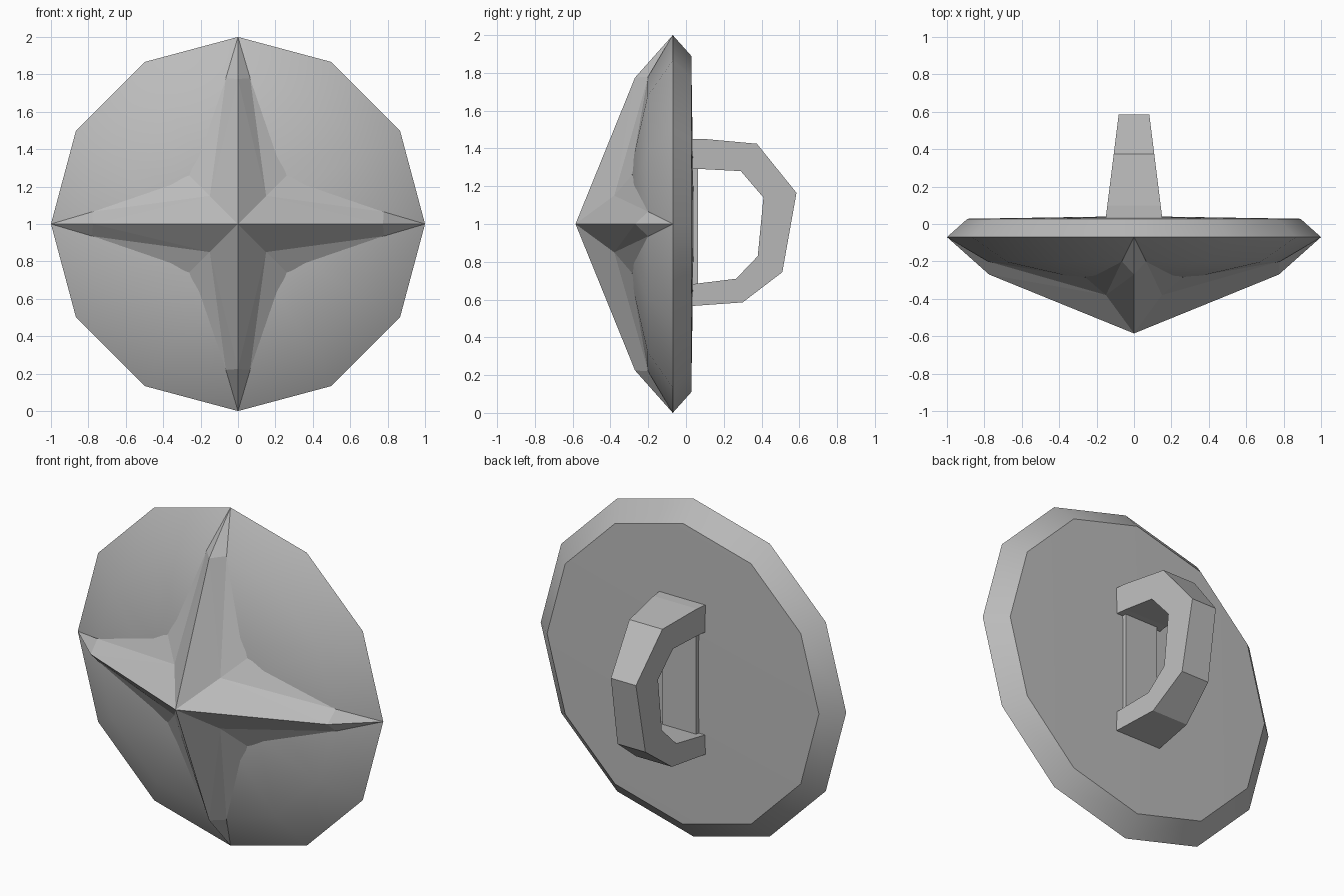
import bpy, bmesh, math
from mathutils import Matrix, Vector

cube = bpy.data.objects.get("Cube")
if cube:
    bpy.data.objects.remove(cube, do_unlink=True)

steel = bpy.data.materials.new("steel grey")
steel.use_nodes = True
colour = (0.5, 0.5, 0.5, 1)
steel.diffuse_color = colour
steel.node_tree.nodes["Principled BSDF"].inputs["Base Color"].default_value = colour
CENTRE = Vector((0, 0, 1))


def finish(name, bm, recalc=True):
    bmesh.ops.remove_doubles(bm, verts=bm.verts, dist=0.0005)
    if recalc:
        bmesh.ops.recalc_face_normals(bm, faces=bm.faces)
    mesh = bpy.data.meshes.new(name)
    bm.to_mesh(mesh)
    bm.free()
    mesh.materials.append(steel)
    obj = bpy.data.objects.new(name, mesh)
    bpy.context.collection.objects.link(obj)
    return obj


# Twelve-sided disc: domed front, sharp rim, bevelled flat back
profile = [(0, -0.3), (0.38, -0.283), (0.78, -0.204), (1, -0.07), (0.89, 0.028), (0, 0.042)]
bm = bmesh.new()
verts = [bm.verts.new((r, y, 1)) for r, y in profile]
edges = [bm.edges.new(pair) for pair in zip(verts, verts[1:])]
bmesh.ops.spin(bm, geom=verts + edges, cent=CENTRE, axis=(0, 1, 0),
               angle=math.tau, steps=12, use_merge=True)
disc = finish("shield_disc", bm)
bpy.ops.object.select_all(action='DESELECT')
disc.select_set(True)
bpy.context.view_layer.objects.active = disc
bpy.ops.object.shade_smooth_by_angle(angle=math.radians(35))

# Four-pointed star: half an arm, mirrored and turned four times
peak, knee, tip = (0, -0.585, 0), (0, -0.27, 0.775), (0, -0.07, 1)
side, inner, outer = (0.065, -0.2, 0.78), (0.15, -0.38, 0.15), (0.26, -0.285, 0.26)
bm = bmesh.new()
for turn in range(4):
    spin = Matrix.Rotation(turn * math.pi / 2, 3, 'Y')
    for sx in (1, -1):
        for face in ((peak, inner, knee), (inner, side, knee),
                     (inner, outer, side), (knee, side, tip)):
            pts = [CENTRE + spin @ Vector((sx * x, y, z)) for x, y, z in face]
            bm.faces.new([bm.verts.new(p) for p in pts[::sx]])
finish("front_star", bm, recalc=False)

# Handle: bent bar that narrows away from the disc
outside = [(0.02, 1.45), (0.1, 1.45), (0.375, 1.425), (0.585, 1.165),
           (0.51, 0.745), (0.3, 0.585), (0.02, 0.565)]
inside = [(0.02, 1.29), (0.1, 1.29), (0.29, 1.28), (0.41, 1.14),
          (0.38, 0.83), (0.265, 0.71), (0.02, 0.68)]
bm = bmesh.new()
rings = []
for (yo, zo), (yi, zi) in zip(outside, inside):
    ring = []
    for s, y, z in ((-1, yo, zo), (1, yo, zo), (1, yi, zi), (-1, yi, zi)):
        half = 0.155 - 0.125 * y
        ring.append(bm.verts.new((s * half, y, z)))
    rings.append(ring)
for a, b in zip(rings, rings[1:]):
    for i in range(4):
        j = (i + 1) % 4
        bm.faces.new((a[i], a[j], b[j], b[i]))
bm.faces.new(rings[0])
bm.faces.new(rings[-1])
finish("back_handle", bm)

# Thin mounting strip behind the grip
bm = bmesh.new()
bmesh.ops.create_cube(bm, size=1, matrix=Matrix.Translation((0, 0.045, 0.99))
                      @ Matrix.Diagonal((0.22, 0.035, 0.7, 1)))
finish("handle_strip", bm)
